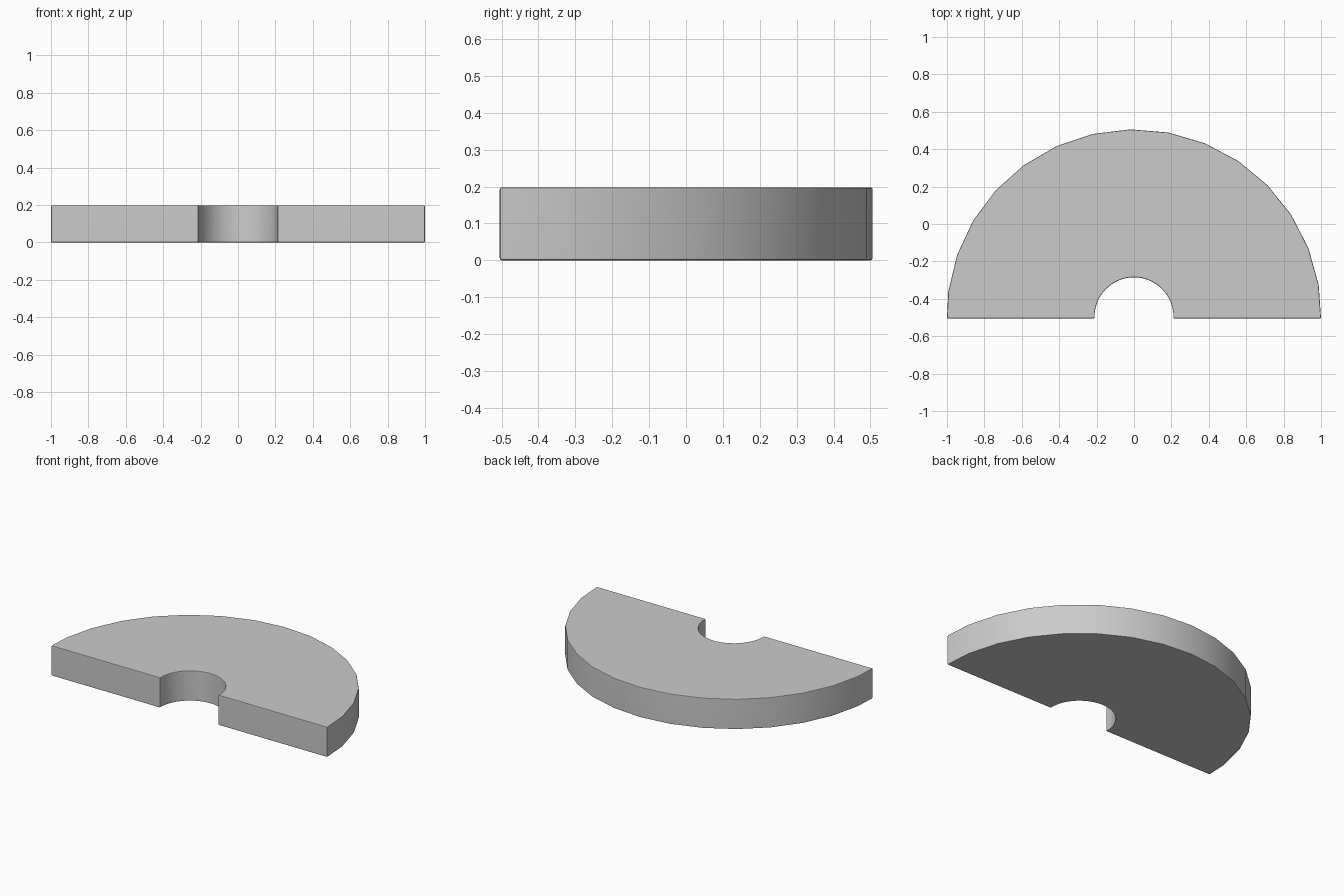
import bpy, bmesh
from math import sin, cos, radians

if "Cube" in bpy.data.objects:
    bpy.data.objects.remove(bpy.data.objects["Cube"])

CY, R, HOLE = -0.496, 1.002, 0.211   # shared arc centre and radii
FRONT, H = -0.505, 0.198


def arc(r, angles):
    return [(r * cos(radians(a)), CY + r * sin(radians(a))) for a in angles]


# Half-disc profile: 31-sided rim cut by the flat front, finely rounded notch
rim = arc(R, [9.8 + 11.61 * i for i in range(15)])
notch = arc(HOLE, [180 - 180 * i / 32 for i in range(33)])
profile = ([(1, FRONT)] + rim + [(-1, FRONT), (-HOLE, FRONT)]
           + notch[1:-1] + [(HOLE, FRONT)])

# Extrude the profile into a plate
bm = bmesh.new()
face = bm.faces.new([bm.verts.new((x, y, 0)) for x, y in profile])
ext = bmesh.ops.extrude_face_region(bm, geom=[face])
bmesh.ops.translate(bm, vec=(0, 0, H),
                    verts=[v for v in ext["geom"] if isinstance(v, bmesh.types.BMVert)])
bmesh.ops.recalc_face_normals(bm, faces=bm.faces[:])

# Softened edges
edges = [e for e in bm.edges if e.calc_face_angle(0) > radians(35)]
bmesh.ops.bevel(bm, geom=edges, offset=0.006, segments=2, profile=0.5,
                affect='EDGES', clamp_overlap=True)

mesh = bpy.data.meshes.new("half_disc_plate")
bm.to_mesh(mesh)
bm.free()
plate = bpy.data.objects.new("half_disc_plate", mesh)
bpy.context.collection.objects.link(plate)

# Smooth curved walls, flat faces kept crisp
bpy.context.view_layer.objects.active = plate
plate.select_set(True)
bpy.ops.object.shade_smooth_by_angle(angle=radians(30))
weighted = plate.modifiers.new("weighted_normals", 'WEIGHTED_NORMAL')
weighted.keep_sharp = True
